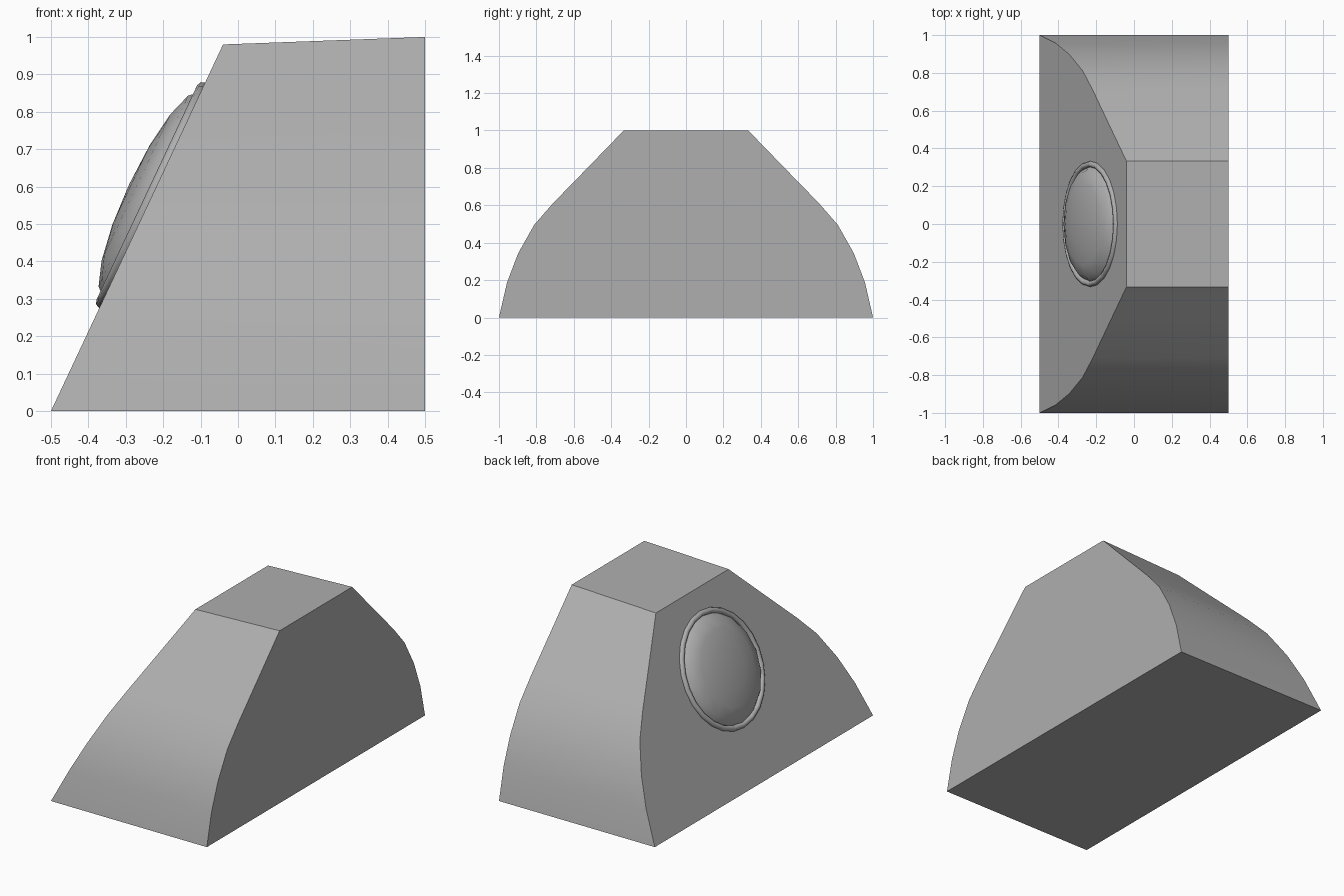
import bpy, bmesh, math
from mathutils import Matrix, Vector

if "Cube" in bpy.data.objects:
    bpy.data.objects.remove(bpy.data.objects["Cube"])

# Half cross-section (y, z) from base to top edge
half = [(1.0, 0.0), (0.957, 0.187), (0.898, 0.342), (0.812, 0.495),
        (0.71, 0.612), (0.52, 0.807), (0.333, 1.0)]
profile = half + [(-y, z) for y, z in reversed(half)]

grey = bpy.data.materials.new("mid_grey")
grey.diffuse_color = (0.43, 0.43, 0.43, 1)
grey.use_nodes = True
grey.node_tree.nodes["Principled BSDF"].inputs["Base Color"].default_value = grey.diffuse_color


def finish(obj, angle):
    obj.data.materials.append(grey)
    bpy.ops.object.select_all(action='DESELECT')
    obj.select_set(True)
    bpy.context.view_layer.objects.active = obj
    bpy.ops.object.shade_smooth_by_angle(angle=math.radians(angle))


def make_object(name, bm, angle):
    bmesh.ops.recalc_face_normals(bm, faces=bm.faces)
    mesh = bpy.data.meshes.new(name)
    bm.to_mesh(mesh)
    bm.free()
    obj = bpy.data.objects.new(name, mesh)
    bpy.context.collection.objects.link(obj)
    finish(obj, angle)
    return obj


# Body: vertical face at x = 0.5 lofted to the leaning face
bm = bmesh.new()
back = [bm.verts.new((0.5, y, z)) for y, z in profile]
lean = [bm.verts.new((-0.5 + 0.46 * z, y, 0.98 * z)) for y, z in profile]
n = len(profile)
for i in range(n):
    j = (i + 1) % n
    bm.faces.new((back[i], back[j], lean[j], lean[i]))
bm.faces.new(back)
bm.faces.new(lean)
make_object("body", bm, 30)

# Placement frame lying on the leaning face
normal = Vector((-0.98, 0, 0.46)).normalized()
centre = Vector((-0.2295, 0, 0.577))
place = Matrix.Translation(centre) @ normal.to_track_quat('Z', 'Y').to_matrix().to_4x4()

# Lens: upper half of a flattened sphere
bm = bmesh.new()
bmesh.ops.create_uvsphere(bm, u_segments=16, v_segments=8, radius=1.0)
bmesh.ops.bisect_plane(bm, geom=bm.verts[:] + bm.edges[:] + bm.faces[:],
                       plane_co=(0, 0, -0.05), plane_no=(0, 0, -1), clear_outer=True)
bmesh.ops.scale(bm, vec=(0.305, 0.305, 0.068), verts=bm.verts)
lens = make_object("lens", bm, 40)
lens.matrix_world = place

# Rim: slim ring around the lens
bpy.ops.mesh.primitive_torus_add(major_segments=24, minor_segments=8,
                                 major_radius=0.317, minor_radius=0.016)
rim = bpy.context.object
rim.name = "lens_rim"
finish(rim, 50)
rim.matrix_world = place
